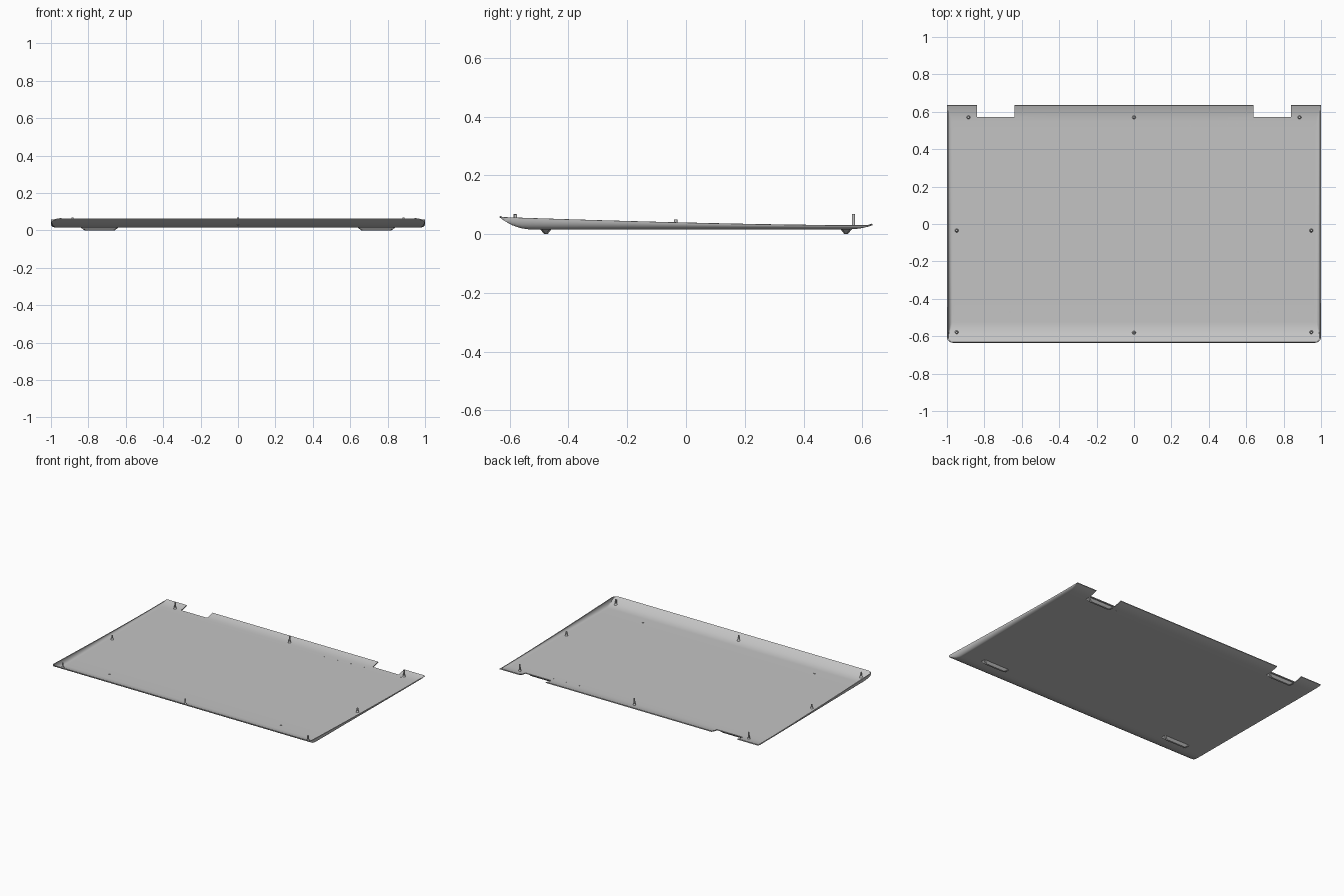
import bpy, bmesh, math
from mathutils import Matrix

cube = bpy.data.objects.get("Cube")
if cube:
    bpy.data.objects.remove(cube, do_unlink=True)

grey = bpy.data.materials.new("satin_grey")
grey.use_nodes = True
colour = (0.55, 0.55, 0.55, 1)
grey.diffuse_color = colour
grey.node_tree.nodes["Principled BSDF"].inputs["Base Color"].default_value = colour

BASE, THICK, DEPTH = 0.016, 0.006, 0.635
SIDE_R, CORNER_R = 0.028, 0.03


def finish(name, bm, solidify=0):
    mesh = bpy.data.meshes.new(name)
    bm.to_mesh(mesh)
    bm.free()
    ob = bpy.data.objects.new(name, mesh)
    bpy.context.collection.objects.link(ob)
    mesh.materials.append(grey)
    bpy.ops.object.select_all(action='DESELECT')
    ob.select_set(True)
    bpy.context.view_layer.objects.active = ob
    if solidify:
        mod = ob.modifiers.new("thickness", 'SOLIDIFY')
        mod.thickness, mod.offset = solidify, 1
        bpy.ops.object.modifier_apply(modifier=mod.name)
        fix = bmesh.new()
        fix.from_mesh(ob.data)
        bmesh.ops.recalc_face_normals(fix, faces=fix.faces)
        fix.to_mesh(ob.data)
        fix.free()
    bpy.ops.object.shade_smooth_by_angle(angle=math.radians(35))
    return ob


def half_width(y):
    # plan outline with rounded front corners
    t = CORNER_R - (y + DEPTH)
    if t <= 0:
        return 1.0
    return 1 - CORNER_R + math.sqrt(max(0, CORNER_R ** 2 - t * t))


def height(x, y):
    # flat floor sweeping up at the front, rear and sides
    rim = 0.03 + 0.028 * (max(0, 0.5 - y) / 1.135) ** 1.4
    front = max(0, 1 - (y + DEPTH) / 0.11) ** 2
    rear = max(0, (y - 0.55) / (DEPTH - 0.55)) ** 2
    u = min(1, max(0, 1 - (half_width(y) - abs(x)) / SIDE_R))
    side = 1 - math.sqrt(max(0, 1 - u * u))
    return BASE + (rim - BASE) * max(front, rear, side)


# Shell: graded grid, with the two rear hinge notches left open
half = [0, 0.2, 0.4, 0.64, 0.74, 0.84, 0.92, 0.96]
half += [1 - SIDE_R * (1 - math.sin(i * math.pi / 16)) for i in range(9)]
cols = [-s for s in reversed(half[1:])] + half
rows = [CORNER_R * (1 - math.cos(i * math.pi / 16)) - DEPTH for i in range(9)]
rows += [-0.59, -0.575, -0.56, -0.54, -0.525]
rows += [-0.4 + 0.1 * i for i in range(10)]
rows += [0.55, 0.573, 0.59, 0.605, 0.62, DEPTH]
bm = bmesh.new()
grid = []
for y in rows:
    w = half_width(y)
    grid.append([bm.verts.new((s * w, y, height(s * w, y))) for s in cols])
for j in range(len(rows) - 1):
    for i in range(len(cols) - 1):
        mid = abs(cols[i] + cols[i + 1]) / 2
        if rows[j] > 0.57 and 0.64 < mid < 0.84:
            continue
        bm.faces.new((grid[j][i], grid[j][i + 1], grid[j + 1][i + 1], grid[j + 1][i]))
bmesh.ops.delete(bm, geom=[v for v in bm.verts if not v.link_faces], context='VERTS')
finish("bottom_shell", bm, THICK)


def foot(name, x, y):
    # tapered rubber bar under the shell
    bm = bmesh.new()
    bmesh.ops.create_cube(bm, size=1)
    for v in bm.verts:
        low = v.co.z < 0
        v.co.x = x + v.co.x * (0.16 if low else 0.21)
        v.co.y = y + v.co.y * (0.012 if low else 0.042)
        v.co.z = 0 if low else BASE + 0.003
    edges = [e for e in bm.edges if abs(e.verts[0].co.z - e.verts[1].co.z) > 0.001]
    bmesh.ops.bevel(bm, geom=edges, offset=0.005, segments=3, affect='EDGES')
    finish(name, bm)


def cone(bm, x, y, z0, z1, r0, r1, sides=16):
    bmesh.ops.create_cone(bm, cap_ends=True, segments=sides, radius1=r0, radius2=r1,
                          depth=z1 - z0, matrix=Matrix.Translation((x, y, (z0 + z1) / 2)))


def post(name, x, y, top):
    # screw post with a flared collar
    z = height(x, y) + 0.003
    bm = bmesh.new()
    cone(bm, x, y, z, z + 0.012, 0.011, 0.006)
    cone(bm, x, y, z, top, 0.006, 0.0055)
    finish(name, bm)


def stud(name, x, y, r, rise):
    z = height(x, y)
    bm = bmesh.new()
    cone(bm, x, y, z - 0.0005, z + THICK + rise, r, r, 10)
    finish(name, bm)


for side, sx in (("left", 1), ("right", -1)):
    foot(f"front_foot_{side}", sx * 0.74, -0.477)
    foot(f"rear_foot_{side}", sx * 0.74, 0.545)
    post(f"front_post_{side}", sx * 0.948, -0.58, 0.066)
    post(f"middle_post_{side}", sx * 0.948, -0.035, 0.05)
    post(f"rear_post_{side}", sx * 0.885, 0.57, 0.069)
    stud(f"locating_stud_{side}", sx * 0.664, -0.472, 0.007, 0.003)

post("front_post_centre", 0, -0.582, 0.068)
post("rear_post_centre", 0, 0.57, 0.068)

# Row of tiny pins near the rear, plus two single pins
for i, x in enumerate((0.3, 0.4, 0.45, 0.5, 0.55, 0.6, 0.645)):
    stud(f"rear_pin_{i + 1}", x, 0.525 + (x - 0.3) * 0.05, 0.003, 0.001)
stud("front_pin", 0.88, -0.472, 0.003, 0.001)
stud("corner_pin", 0.875, 0.55, 0.003, 0.001)
